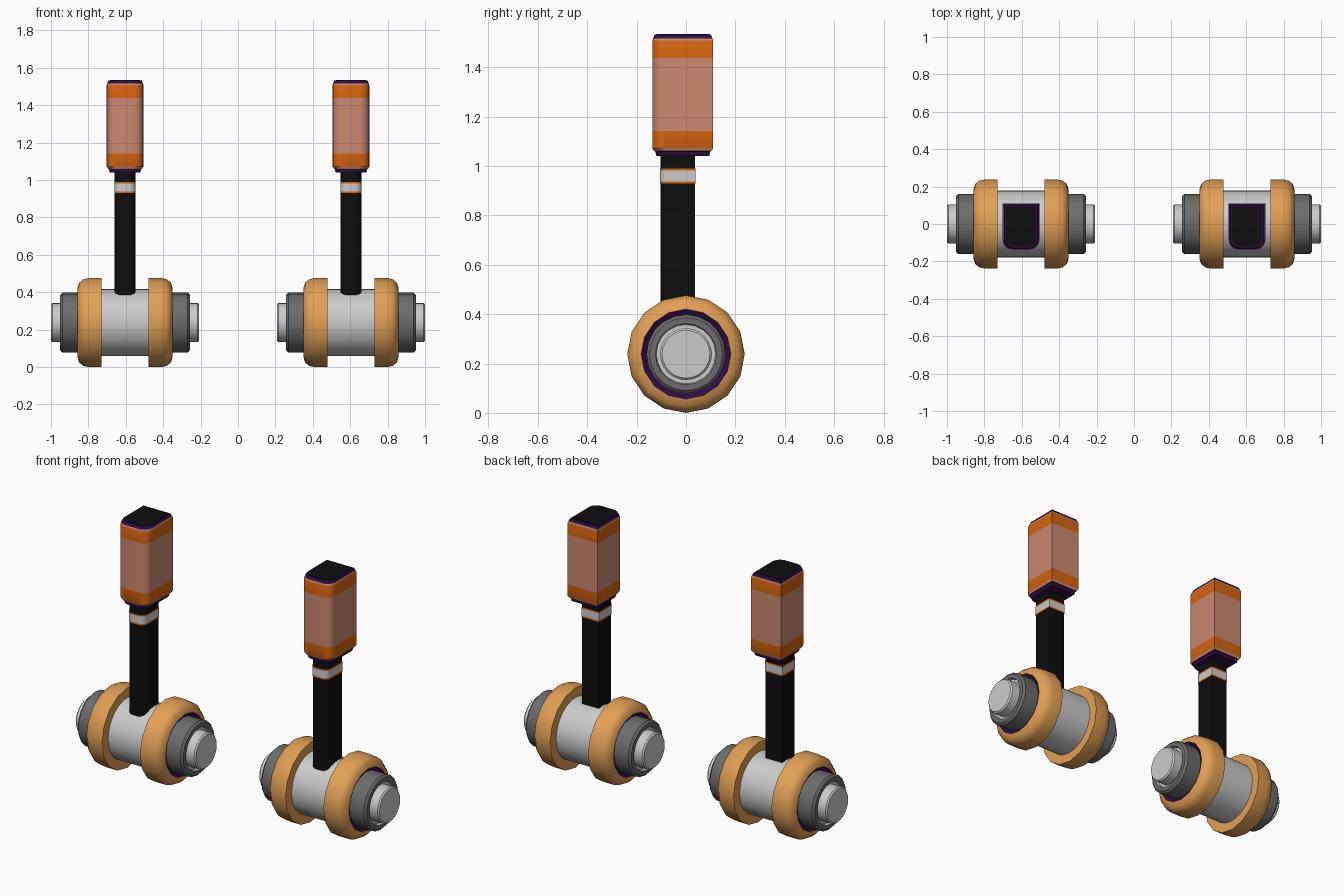
import bpy, bmesh, math

if "Cube" in bpy.data.objects:
    bpy.data.objects.remove(bpy.data.objects["Cube"])

AXLE_Z = 0.238


def material(name, rgb):
    m = bpy.data.materials.new(name)
    m.diffuse_color = (*rgb, 1)
    m.use_nodes = True
    m.node_tree.nodes["Principled BSDF"].inputs["Base Color"].default_value = m.diffuse_color
    return m


MATS = {
    "tan": material("tan", (0.76, 0.35, 0.09)),
    "orange": material("orange", (0.68, 0.13, 0.005)),
    "salmon": material("salmon", (0.60, 0.25, 0.16)),
    "black": material("black", (0.004, 0.004, 0.004)),
    "purple": material("purple", (0.03, 0.004, 0.06)),
    "dark": material("dark_grey", (0.15, 0.15, 0.15)),
    "light": material("light_grey", (0.55, 0.55, 0.55)),
}


def loft(name, rings, colours, closed=False):
    """Skin a list of vertex rings; colours holds one name per band."""
    bm = bmesh.new()
    slots = list(dict.fromkeys(colours))
    loops = [[bm.verts.new(p) for p in ring] for ring in rings]
    n = len(loops[0])
    pairs = list(zip(loops, loops[1:]))
    if closed:
        pairs.append((loops[-1], loops[0]))
    for k, (a, b) in enumerate(pairs):
        for i in range(n):
            j = (i + 1) % n
            f = bm.faces.new((a[i], a[j], b[j], b[i]))
            f.material_index = slots.index(colours[min(k, len(colours) - 1)])
    if not closed:
        for loop, c in ((loops[0], colours[0]), (loops[-1], colours[-1])):
            bm.faces.new(loop).material_index = slots.index(c)
    bmesh.ops.recalc_face_normals(bm, faces=bm.faces)
    mesh = bpy.data.meshes.new(name)
    bm.to_mesh(mesh)
    bm.free()
    for c in slots:
        mesh.materials.append(MATS[c])
    ob = bpy.data.objects.new(name, mesh)
    bpy.context.collection.objects.link(ob)
    bpy.ops.object.select_all(action='DESELECT')
    ob.select_set(True)
    bpy.context.view_layer.objects.active = ob
    bpy.ops.object.shade_smooth_by_angle(angle=math.radians(32))
    return ob


def lathe(name, cx, side, profile, colours, n=16, closed=False):
    """Turn (x offset, radius) points around the axle."""
    rings = [[(cx + side * x, r * math.sin(2 * math.pi * i / n),
               AXLE_Z + r * math.cos(2 * math.pi * i / n)) for i in range(n)]
             for x, r in profile]
    return loft(name, rings, colours, closed)


def section(cx, hx, y0, y1, r, z, inset):
    """Rectangle with its two front (-y) corners rounded."""
    hx, y0, y1 = hx - inset, y0 + inset, y1 - inset
    pts = [(cx + hx, y1, z), (cx - hx, y1, z)]
    for px, start in ((cx - hx + r, 180), (cx + hx - r, 270)):
        for k in range(6):
            a = math.radians(start + 18 * k)
            pts.append((px + r * math.cos(a), y0 + r + r * math.sin(a), z))
    return pts


def post(name, cx, hx, y0, y1, r, levels, colours):
    return loft(name, [section(cx, hx, y0, y1, r, z, i) for z, i in levels], colours)


for label, cx in (("left", -0.604), ("right", 0.604)):
    # Central drum between the wheels
    lathe(f"{label}_drum", cx, 1, [(-0.2, 0.18), (0.2, 0.18)], ["light"], 32)

    for side, end in ((-1, "inner" if cx > 0 else "outer"),
                      (1, "outer" if cx > 0 else "inner")):
        # Rounded wheel with a purple inner lip
        lathe(f"{label}_{end}_wheel", cx, side,
              [(0.125, 0.15), (0.125, 0.238), (0.195, 0.238), (0.225, 0.231),
               (0.246, 0.212), (0.255, 0.182), (0.245, 0.165), (0.235, 0.15)],
              ["tan"] * 5 + ["purple"] * 2 + ["tan"], closed=True)
        # Dark hub with a recessed socket
        lathe(f"{label}_{end}_hub", cx, side,
              [(0.2, 0.16), (0.335, 0.16), (0.347, 0.148), (0.347, 0.124),
               (0.33, 0.12), (0.33, 0.09)],
              ["dark"] * 3 + ["light"] * 2, 20)
        # Axle end cap
        lathe(f"{label}_{end}_axle_cap", cx, side,
              [(0.32, 0.105), (0.388, 0.105), (0.396, 0.097)], ["light"], 24)

    # Black stem and its banded ring
    post(f"{label}_stem", cx, 0.055, -0.104, 0.036, 0.035,
         [(0.3, 0), (1.05, 0)], ["black"])
    post(f"{label}_stem_ring", cx, 0.057, -0.106, 0.038, 0.036,
         [(0.93, 0), (0.938, 0), (0.982, 0), (0.99, 0)],
         ["orange", "light", "orange"])

    # Banded grip with purple collar and black top
    post(f"{label}_grip", cx, 0.098, -0.136, 0.110, 0.05,
         [(1.04, 0.016), (1.058, 0.012), (1.06, 0.007), (1.072, 0), (1.142, 0),
          (1.438, 0), (1.508, 0), (1.517, 0.003), (1.52, 0.004), (1.532, 0.009)],
         ["purple", "purple", "salmon", "orange", "salmon", "orange",
          "salmon", "purple", "purple"])
    post(f"{label}_grip_top", cx, 0.098, -0.136, 0.110, 0.045,
         [(1.525, 0.017), (1.534, 0.017)], ["black"])
